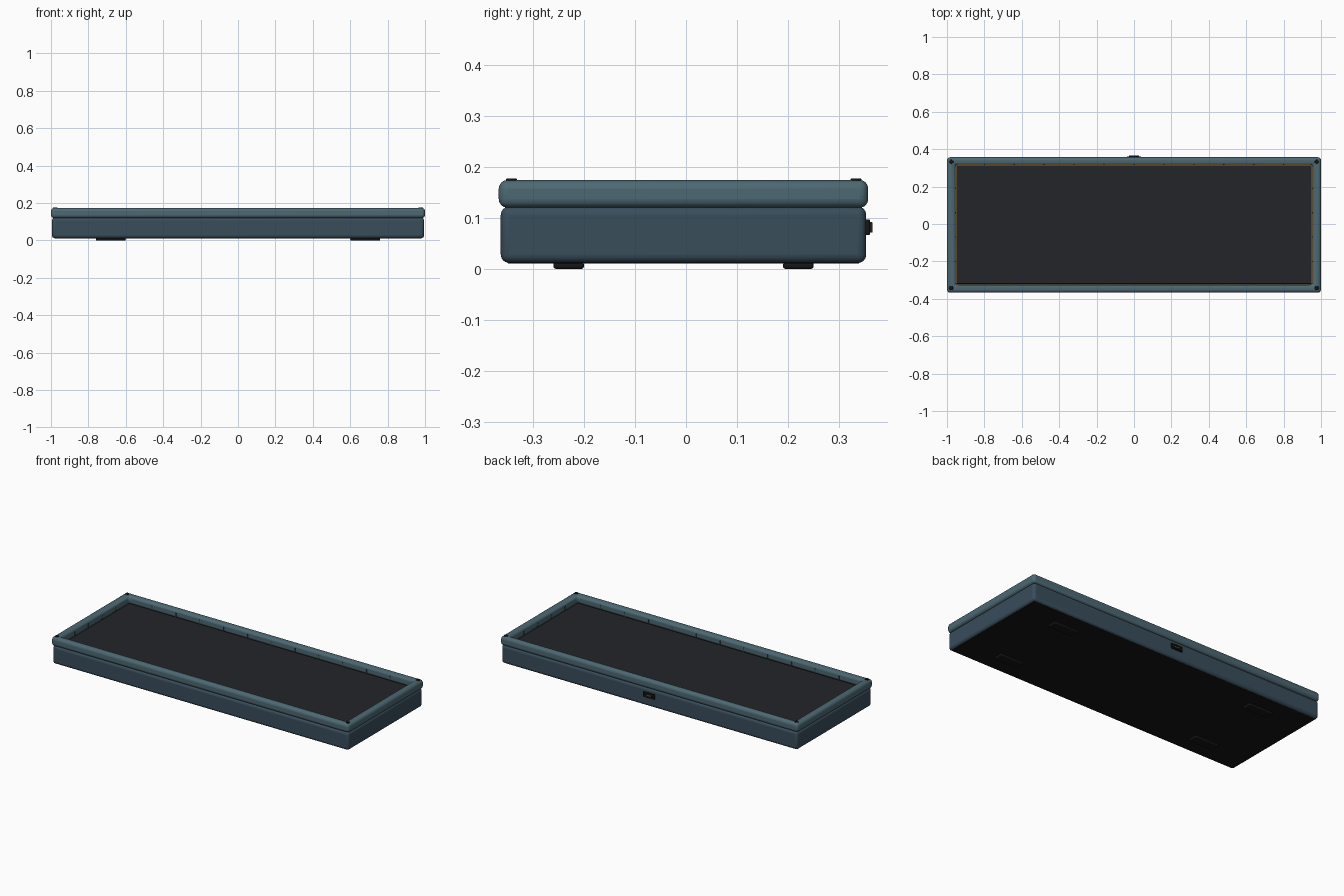
import bpy, bmesh
from math import radians, pi
from mathutils import Matrix

if "Cube" in bpy.data.objects:
    bpy.data.objects.remove(bpy.data.objects["Cube"])


def material(name, rgb):
    m = bpy.data.materials.new(name)
    m.diffuse_color = (*rgb, 1)
    m.use_nodes = True
    m.node_tree.nodes["Principled BSDF"].inputs["Base Color"].default_value = m.diffuse_color
    return m


BEZEL = material("bezel_teal", (0.075, 0.14, 0.17))
BODY = material("body_blue", (0.04, 0.075, 0.105))
PLATE = material("plate_charcoal", (0.016, 0.018, 0.022))
BLACK = material("rubber_black", (0.008, 0.008, 0.009))
GOLD = material("contact_gold", (0.45, 0.25, 0.08))


def finish(name, bm, mat, bevel=0, segments=4):
    bmesh.ops.recalc_face_normals(bm, faces=bm.faces)
    me = bpy.data.meshes.new(name)
    bm.to_mesh(me)
    bm.free()
    ob = bpy.data.objects.new(name, me)
    bpy.context.collection.objects.link(ob)
    me.materials.append(mat)
    bpy.context.view_layer.objects.active = ob
    for o in bpy.context.selected_objects:
        o.select_set(False)
    ob.select_set(True)
    if bevel:
        mod = ob.modifiers.new("soft_edges", "BEVEL")
        mod.width, mod.segments = bevel, segments
        mod.limit_method = "ANGLE"
    bpy.ops.object.shade_smooth_by_angle(angle=radians(35))
    return ob


def box(name, x, y, z, mat, bevel=0, segments=3):
    bm = bmesh.new()
    bmesh.ops.create_cube(bm, size=1)
    for v in bm.verts:
        for i, (a, b) in enumerate((x, y, z)):
            v.co[i] = a if v.co[i] < 0 else b
    return finish(name, bm, mat, bevel, segments)


def frame(name, outer, inner, depth, mat, bevel, axis="Z"):
    """Rectangular ring; rectangles are (u0, u1, v0, v1)."""
    bm = bmesh.new()
    rings = []
    for rect in (outer, inner):
        for w in depth:
            u0, u1, v0, v1 = rect
            pts = [(u0, v0), (u1, v0), (u1, v1), (u0, v1)]
            rings.append([bm.verts.new((u, v, w) if axis == "Z" else (u, w, v))
                          for u, v in pts])
    ob, ot, ib, it = rings
    for a, b in ((ob, ot), (ot, it), (it, ib), (ib, ob)):
        for i in range(4):
            j = (i + 1) % 4
            bm.faces.new((a[i], a[j], b[j], b[i]))
    return finish(name, bm, mat, bevel)


# Case shell: lower wall, upper bezel and bottom plate
frame("lower_case_wall", (-0.995, 0.995, -0.363, 0.353), (-0.953, 0.953, -0.322, 0.316),
      (0.012, 0.122), BODY, 0.016)
frame("upper_bezel", (-1, 1, -0.367, 0.357), (-0.955, 0.955, -0.325, 0.318),
      (0.120, 0.174), BEZEL, 0.017)
box("bottom_plate", (-0.982, 0.982), (-0.35, 0.34), (0.0105, 0.024), BLACK, 0.003)

# Recessed plate with circuit board showing in the gap around it
box("circuit_board", (-0.954, 0.954), (-0.323, 0.317), (0.108, 0.116), GOLD)
box("switch_plate", (-0.950, 0.950), (-0.320, 0.314), (0.118, 0.132), PLATE, 0.002)

# Small ribs along the inner bezel walls
for i in range(-5, 6):
    x = i * 0.16
    for side, y in (("front", -0.3245), ("back", 0.3175)):
        box("inner_rib_" + side, (x - 0.003, x + 0.003), (y - 0.002, y + 0.002),
            (0.128, 0.155), BODY)
for i in range(-1, 3):
    y = -0.07 + i * 0.13
    for s in (-1, 1):
        box("inner_rib_side", (s * 0.9545 - 0.002, s * 0.9545 + 0.002),
            (y - 0.003, y + 0.003), (0.128, 0.155), BODY)

# Rubber feet and corner screws
for s in (-1, 1):
    for y in (-0.23, 0.22):
        x = s * 0.68
        box("rubber_foot", (x - 0.08, x + 0.08), (y - 0.03, y + 0.03),
            (0, 0.013), BLACK, 0.005)
    for y in (-0.342, 0.333):
        bm = bmesh.new()
        bmesh.ops.create_cone(bm, cap_ends=True, segments=24, radius1=0.011, radius2=0.011,
                              depth=0.012, matrix=Matrix.Translation((s * 0.977, y, 0.171)))
        finish("corner_screw", bm, BLACK, 0.002, 2)

# Cable port on the back: collar, inner shell and contact tongue
frame("port_collar", (-0.038, 0.038, 0.066, 0.097), (-0.026, 0.026, 0.073, 0.090),
      (0.345, 0.3605), BLACK, 0.003, "Y")
frame("port_shell", (-0.028, 0.028, 0.071, 0.092), (-0.022, 0.022, 0.076, 0.087),
      (0.345, 0.3655), PLATE, 0.002, "Y")
box("port_floor", (-0.025, 0.025), (0.345, 0.354), (0.074, 0.089), BLACK)
box("port_tongue", (-0.014, 0.014), (0.35, 0.362), (0.0795, 0.0835), GOLD)
